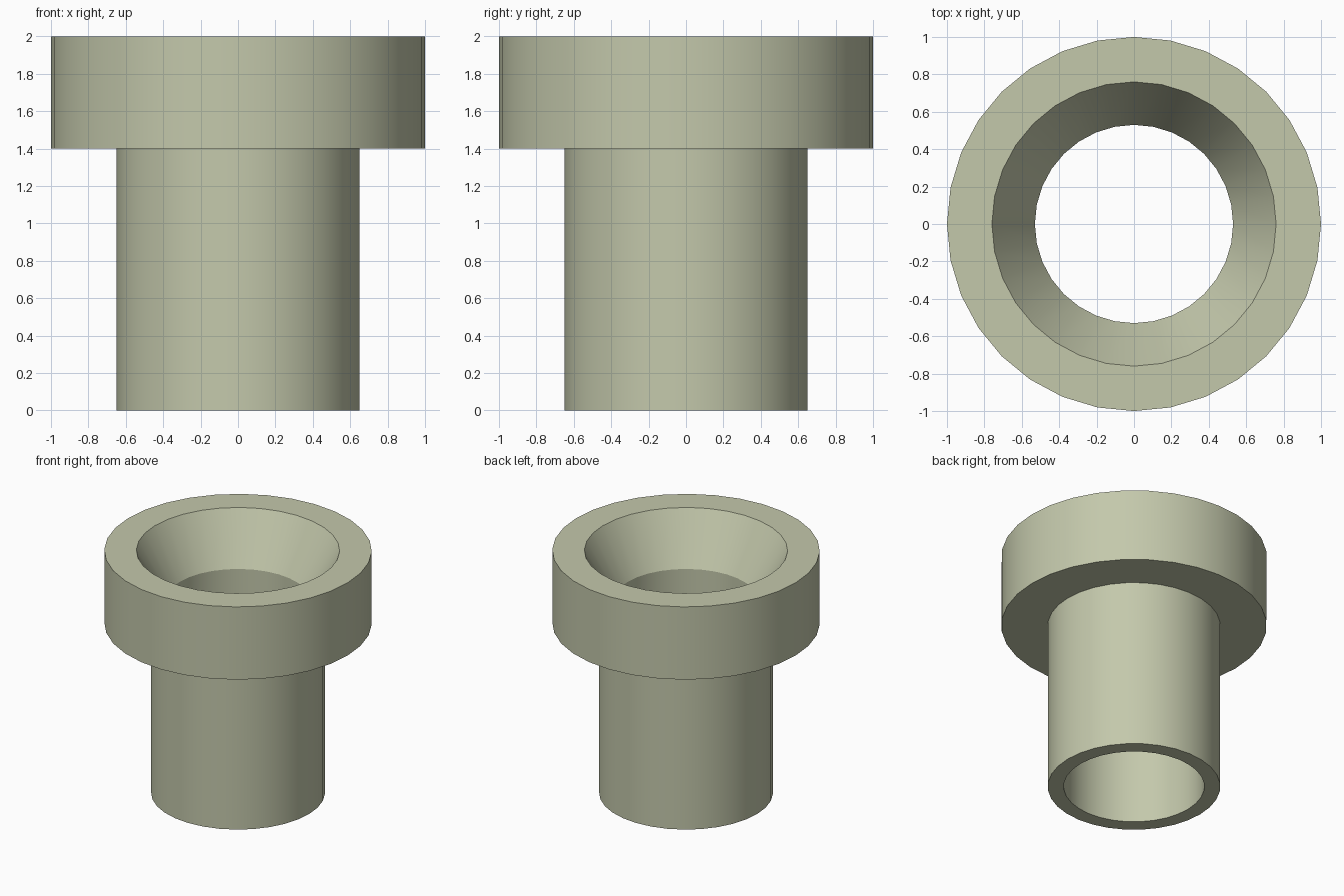
import bpy, math

cube = bpy.data.objects.get("Cube")
if cube:
    bpy.data.objects.remove(cube, do_unlink=True)

SIDES = 32

# Material
mat = bpy.data.materials.new("pale sage green")
mat.use_nodes = True
color = (0.55, 0.58, 0.41, 1)
mat.diffuse_color = color
mat.node_tree.nodes["Principled BSDF"].inputs["Base Color"].default_value = color

# Cross-section (radius, height): tube, collar, countersunk mouth, bore
profile = [(0.53, 0), (0.65, 0), (0.65, 1.4), (1, 1.4),
           (1, 2), (0.76, 2), (0.53, 1.6)]


def lathe(name, section):
    """Revolve a closed cross-section around z."""
    n = len(section)
    verts, faces = [], []
    for s in range(SIDES):
        a = math.tau * s / SIDES
        verts += [(r * math.cos(a), r * math.sin(a), z) for r, z in section]
        t = (s + 1) % SIDES
        for i in range(n):
            j = (i + 1) % n
            faces.append((s * n + i, t * n + i, t * n + j, s * n + j))
    mesh = bpy.data.meshes.new(name)
    mesh.from_pydata(verts, [], faces)
    mesh.materials.append(mat)
    obj = bpy.data.objects.new(name, mesh)
    bpy.context.collection.objects.link(obj)
    return obj


bushing = lathe("flanged_bushing", profile)

# Smooth walls with crisp rims
bpy.ops.object.select_all(action="DESELECT")
bushing.select_set(True)
bpy.context.view_layer.objects.active = bushing
bpy.ops.object.shade_smooth_by_angle(angle=math.radians(20))
